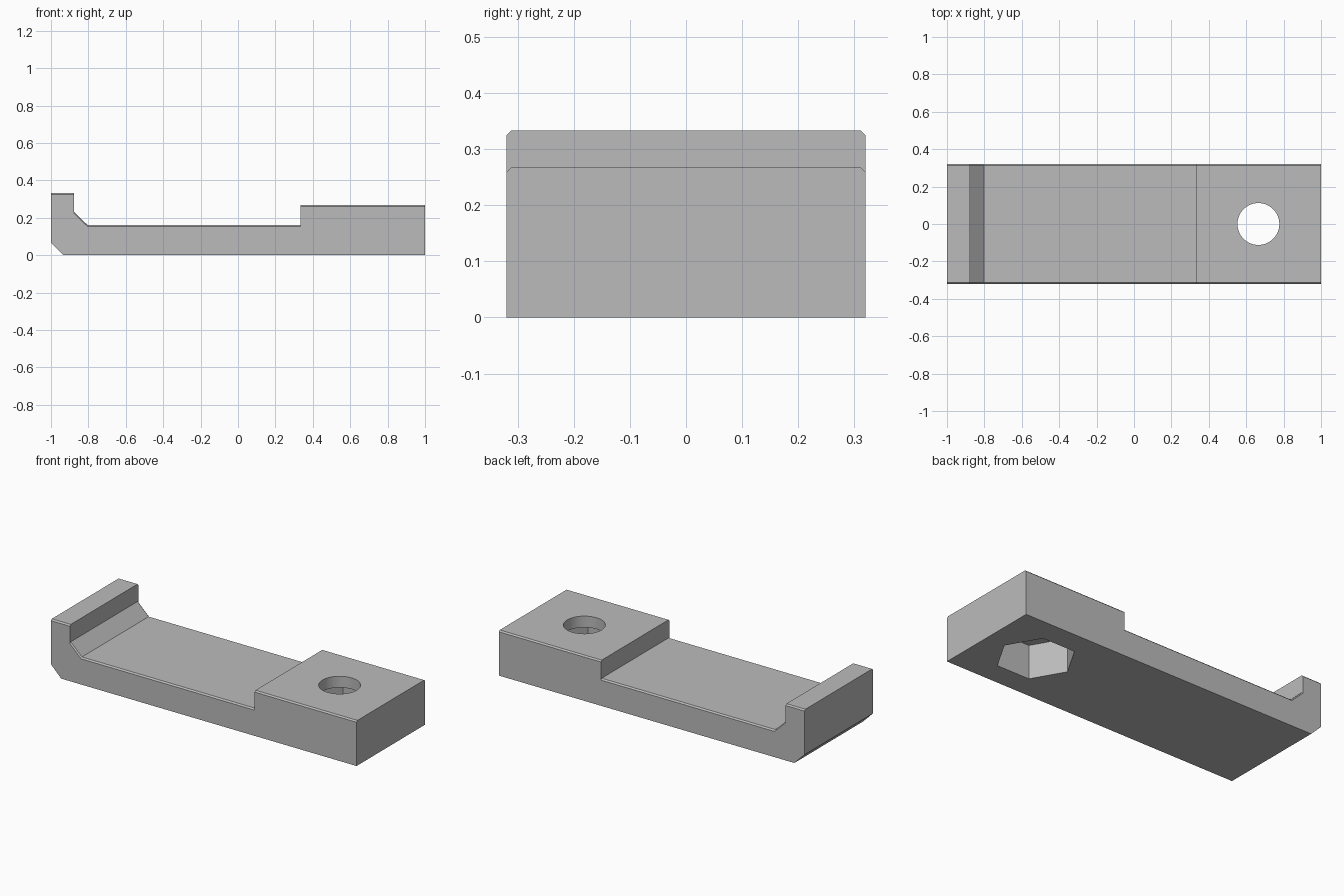
import bpy
import bmesh
import math

if "Cube" in bpy.data.objects:
    bpy.data.objects.remove(bpy.data.objects["Cube"])

HALF_WIDTH = 0.32
CHAMFER = 0.008
HOLE_X = 0.665

grey = bpy.data.materials.new("plain grey")
grey.use_nodes = True
colour = (0.5, 0.5, 0.5, 1)
grey.diffuse_color = colour
grey.node_tree.nodes["Principled BSDF"].inputs["Base Color"].default_value = colour

# Side profile (x, z): underside first, then the upper outline
underside = [(-1, 0.067), (-0.933, 0), (1, 0)]
upper = [(1, 0.267), (0.333, 0.267), (0.333, 0.16), (-0.803, 0.16),
         (-0.876, 0.23), (-0.876, 0.333), (-1, 0.333)]

# Clamp body: lofted across the width, upper outline lowered at both sides
bm = bmesh.new()
inner = HALF_WIDTH - CHAMFER
loops = []
for y, drop in ((-HALF_WIDTH, CHAMFER), (-inner, 0), (inner, 0), (HALF_WIDTH, CHAMFER)):
    section = underside + [(x, z - drop) for x, z in upper]
    loops.append([bm.verts.new((x, y, z)) for x, z in section])
count = len(loops[0])
for a, b in zip(loops, loops[1:]):
    for i in range(count):
        j = (i + 1) % count
        bm.faces.new((a[i], a[j], b[j], b[i]))
bm.faces.new(loops[0])
bm.faces.new(loops[-1][::-1])
bmesh.ops.recalc_face_normals(bm, faces=bm.faces)
# Merge the coplanar strips
bmesh.ops.dissolve_limit(bm, angle_limit=math.radians(1), verts=bm.verts, edges=bm.edges)
mesh = bpy.data.meshes.new("clamp_body")
bm.to_mesh(mesh)
bm.free()
body = bpy.data.objects.new("clamp_body", mesh)
bpy.context.collection.objects.link(body)
mesh.materials.append(grey)


def cut_prism(name, sides, radius, bottom, top):
    """Cut an upright prism out of the body at the hole position."""
    bpy.ops.mesh.primitive_cylinder_add(
        vertices=sides, radius=radius, depth=top - bottom,
        location=(HOLE_X, 0, (top + bottom) / 2),
        rotation=(0, 0, math.pi / 2))
    cutter = bpy.context.object
    cutter.name = name
    cutter.hide_render = True
    cutter.data.materials.append(grey)
    mod = body.modifiers.new(name, "BOOLEAN")
    mod.operation = "DIFFERENCE"
    mod.solver = "EXACT"
    mod.object = cutter
    bpy.ops.object.select_all(action="DESELECT")
    body.select_set(True)
    bpy.context.view_layer.objects.active = body
    bpy.ops.object.modifier_apply(modifier=mod.name)
    bpy.data.objects.remove(cutter)


# Hexagonal nut pocket underneath, round bolt hole above it
cut_prism("nut_pocket_cutter", 6, 0.213, -0.1, 0.2)
cut_prism("bolt_hole_cutter", 64, 0.112, 0.1, 0.4)

bpy.ops.object.shade_smooth_by_angle(angle=math.radians(20))
